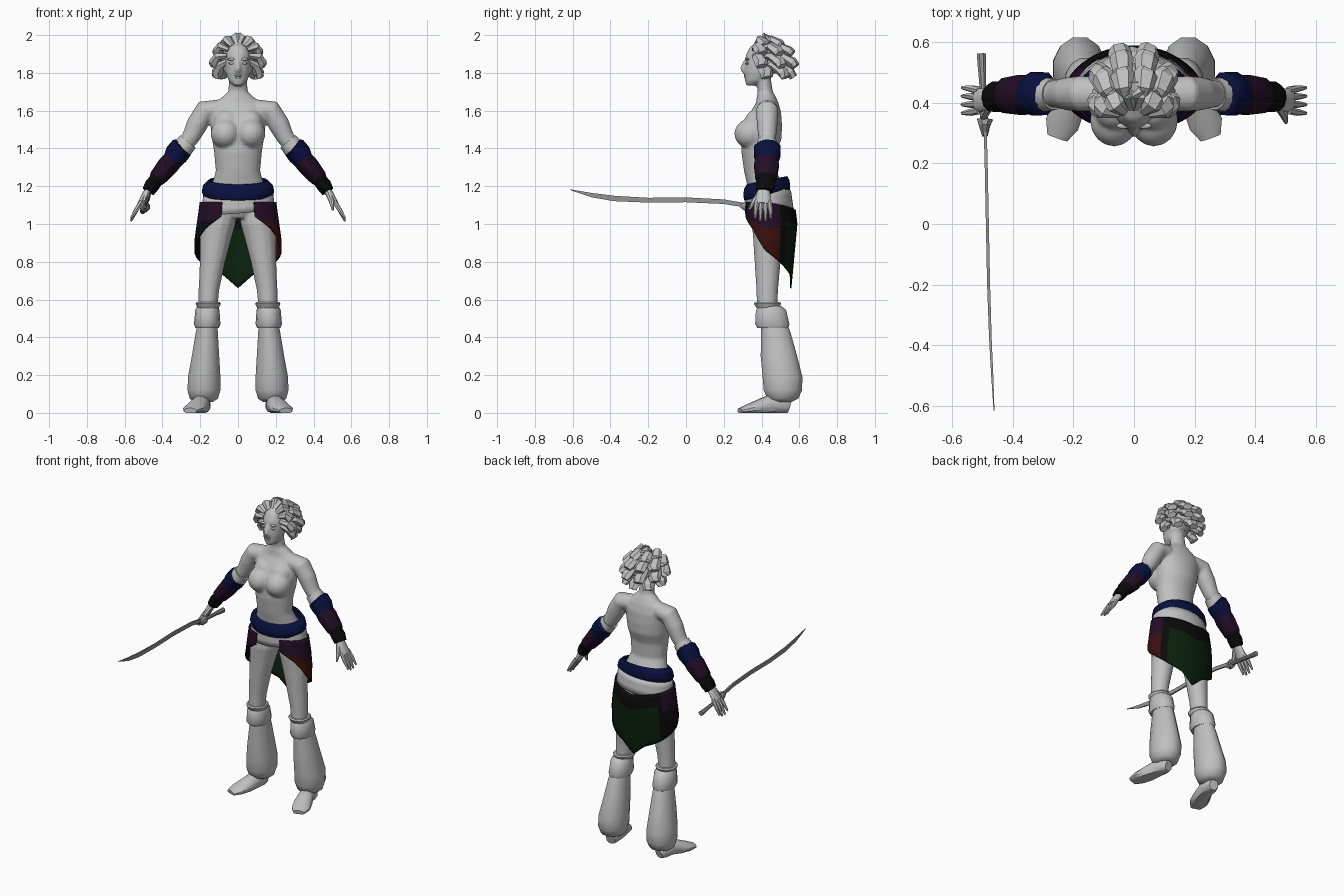
import bpy, bmesh
from math import sin, cos, pi, radians
from mathutils import Vector

if "Cube" in bpy.data.objects:
    bpy.data.objects.remove(bpy.data.objects["Cube"])

def material(name, r, g, b):
    m = bpy.data.materials.new(name)
    m.use_nodes = True
    m.diffuse_color = (r, g, b, 1)
    m.node_tree.nodes["Principled BSDF"].inputs["Base Color"].default_value = (r, g, b, 1)
    return m

PALE = material("pale grey", .53, .53, .53)
STEEL = material("steel grey", .3, .3, .3)
BLUE = material("navy blue", .003, .005, .05)
PURPLE = material("dark purple", .017, .004, .02)
RED = material("dark red", .042, .005, .004)
GREEN = material("dark green", .003, .015, .004)
BLACK = material("black cloth", .003, .003, .003)

def finish(name, bm, mats, smooth=40):
    bmesh.ops.recalc_face_normals(bm, faces=bm.faces)
    me = bpy.data.meshes.new(name)
    bm.to_mesh(me)
    bm.free()
    ob = bpy.data.objects.new(name, me)
    bpy.context.collection.objects.link(ob)
    for m in mats:
        me.materials.append(m)
    if smooth:
        bpy.ops.object.select_all(action='DESELECT')
        ob.select_set(True)
        bpy.context.view_layer.objects.active = ob
        bpy.ops.object.shade_smooth_by_angle(angle=radians(smooth))
    return ob

def tube(name, rings, mats=(PALE,), n=14, side=1, flat=False, ref=(0, 1, 0),
         bands=None, smooth=40):
    """Skin rings (x, y, z, radius along ref, radius across) into a closed tube."""
    bm = bmesh.new()
    pts = [Vector((r[0] * side, r[1], r[2])) for r in rings]
    loops = []
    for i, (p, r) in enumerate(zip(pts, rings)):
        t = pts[min(i + 1, len(pts) - 1)] - pts[max(i - 1, 0)]
        t = Vector((0, 0, 1)) if flat else t.normalized()
        u = Vector(ref)
        u = (u - t * u.dot(t)).normalized()
        v = t.cross(u)
        loop = []
        for k in range(n):
            a = 2 * pi * (k + .5) / n
            q = p + u * (r[3] * cos(a)) + v * (r[4] * sin(a))
            q.z = max(q.z, 0)
            loop.append(bm.verts.new(q))
        loops.append(loop)
    for i in range(len(loops) - 1):
        for k in range(n):
            j = (k + 1) % n
            f = bm.faces.new((loops[i][k], loops[i][j], loops[i + 1][j], loops[i + 1][k]))
            f.material_index = bands[i] if bands else 0
    bm.faces.new(loops[0])
    bm.faces.new(loops[-1]).material_index = bands[-1] if bands else 0
    return finish(name, bm, mats, smooth)

def ball(name, loc, size, mats=(PALE,), seg=16, smooth=60):
    bm = bmesh.new()
    bmesh.ops.create_uvsphere(bm, u_segments=seg, v_segments=seg // 2 + 2, radius=1)
    for v in bm.verts:
        v.co = Vector(loc) + Vector(a * b for a, b in zip(v.co, size))
    return finish(name, bm, mats, smooth)

def wrap(name, place, start, end, mats, rule=None, n=36, rows=10, thick=.008):
    """Cloth sheet around the hips; angle 0 is front, place(angle, t) gives a point."""
    bm = bmesh.new()
    grid = [[bm.verts.new(place(start + (end - start) * i / n, j / rows))
             for j in range(rows + 1)] for i in range(n + 1)]
    for i in range(n):
        for j in range(rows):
            f = bm.faces.new((grid[i][j], grid[i + 1][j], grid[i + 1][j + 1], grid[i][j + 1]))
            if rule:
                f.material_index = rule(start + (end - start) * (i + .5) / n, (j + .5) / rows)
    bmesh.ops.remove_doubles(bm, verts=bm.verts, dist=1e-5)
    ob = finish(name, bm, mats)
    s = ob.modifiers.new("thickness", 'SOLIDIFY')
    s.thickness, s.offset = thick, 0

def lerp(table, x):
    for (a, p), (b, q) in zip(table, table[1:]):
        if x <= b:
            return p + (q - p) * max(0, x - a) / (b - a)
    return table[-1][1]

SIDES = (("left", 1), ("right", -1))

# Body: torso, head and limbs fused into one smooth skin
body = [tube("body", [
    (0, .44, 1.03, .07, .08), (0, .445, 1.1, .11, .16), (0, .43, 1.18, .102, .153),
    (0, .41, 1.23, .092, .133), (0, .392, 1.28, .085, .118), (0, .387, 1.38, .094, .127),
    (0, .4, 1.45, .106, .138), (0, .405, 1.52, .104, .146), (0, .422, 1.59, .082, .15),
    (0, .43, 1.64, .06, .125), (0, .425, 1.675, .05, .08), (0, .42, 1.7, .04, .052),
    (0, .405, 1.8, .04, .046)], n=24, flat=True)]
body.append(tube("head", [
    (0, .345, 1.733, .028, .024), (0, .368, 1.757, .056, .05), (0, .39, 1.8, .083, .065),
    (0, .4, 1.85, .091, .071), (0, .41, 1.9, .092, .071), (0, .415, 1.94, .075, .058),
    (0, .42, 1.965, .035, .03)], n=24, flat=True))
body.append(tube("nose", [(0, .316, 1.865, .013, .01), (0, .301, 1.825, .016, .015),
                          (0, .304, 1.805, .013, .019)], flat=True))
for name, s in SIDES:
    body.append(ball(name + "_breast", (.066 * s, .343, 1.478), (.08, .088, .08)))
    body.append(ball(name + "_upper_breast", (.06 * s, .37, 1.54), (.07, .06, .065)))
    body.append(ball(name + "_ear", (.07 * s, .415, 1.835), (.012, .022, .032)))
    body.append(tube(name + "_arm", [
        (.1, .43, 1.61, .055, .05), (.175, .43, 1.6, .06, .058), (.215, .43, 1.53, .056, .057),
        (.25, .43, 1.46, .048, .048), (.29, .428, 1.405, .042, .042),
        (.37, .425, 1.31, .036, .036), (.465, .415, 1.185, .026, .022)], side=s))
    body.append(tube(name + "_thigh", [
        (.1, .45, 1.09, .096, .08), (.107, .447, 1., .1, .095), (.119, .44, .92, .086, .084),
        (.135, .432, .8, .07, .068), (.154, .43, .65, .058, .055), (.16, .43, .54, .055, .05)],
        side=s, flat=True))
bpy.ops.object.select_all(action='DESELECT')
for part in body:
    part.select_set(True)
bpy.context.view_layer.objects.active = body[0]
bpy.ops.object.join()
body[0].modifiers.clear()
skin = body[0].modifiers.new("fuse", 'REMESH')
skin.mode, skin.voxel_size, skin.use_smooth_shade = 'VOXEL', .008, True
soften = body[0].modifiers.new("soften", 'SMOOTH')
soften.factor, soften.iterations = .5, 8

# Lips
ball("upper_lip", (0, .318, 1.786), (.024, .012, .007))
ball("lower_lip", (0, .32, 1.775), (.02, .012, .007))

for name, s in SIDES:
    # Eyes and brows
    ball(name + "_eye", (.031 * s, .324, 1.851), (.019, .01, .007))
    ball(name + "_brow", (.033 * s, .324, 1.872), (.025, .01, .007))
    # Hands
    tube(name + "_palm", [(.455, .415, 1.2, .026, .022), (.485, .41, 1.16, .037, .02),
                          (.518, .408, 1.105, .042, .016)], side=s)
    for i in range(4):
        y, drop = .375 + .022 * i, .014 * (i in (0, 3))
        tube(f"{name}_finger_{i + 1}", [
            (.51, y, 1.12, .013, .013), (.538, y + .004 * (i - 1.5), 1.075, .012, .012),
            (.567, y + .006 * (i - 1.5), 1.015 + drop, .006, .006)], n=7, side=s)
    tube(name + "_thumb", [(.475, .395, 1.17, .016, .016), (.495, .36, 1.12, .014, .014),
                           (.502, .335, 1.075, .006, .006)], n=7, side=s)
    # Forearm wraps
    tube(name + "_elbow_band", [(.264, .428, 1.437, .052, .052), (.295, .428, 1.4, .058, .056)], side=s)
    tube(name + "_bracer", [
        (.288, .428, 1.412, .052, .048), (.298, .43, 1.404, .074, .062), (.325, .43, 1.37, .075, .064),
        (.347, .428, 1.337, .064, .054), (.37, .426, 1.31, .069, .056), (.425, .424, 1.245, .06, .047),
        (.437, .422, 1.228, .05, .038), (.455, .42, 1.205, .053, .04), (.475, .415, 1.172, .045, .034)],
        (BLUE, PURPLE, BLACK), 10, s, bands=[0, 0, 0, 1, 1, 2, 2, 2])
    # Knee bands, cuffs and baggy trousers
    tube(name + "_knee_band", [(.158, .432, .555, .06, .056), (.158, .432, .578, .074, .067),
                               (.158, .432, .586, .068, .062)], side=s, flat=True)
    tube(name + "_knee_cuff", [(.16, .445, .565, .062, .055), (.162, .45, .545, .082, .064),
                               (.163, .457, .47, .093, .07), (.163, .46, .45, .085, .062)],
         side=s, flat=True)
    tube(name + "_trouser", [
        (.163, .468, .46, .074, .056), (.165, .475, .43, .08, .06), (.172, .492, .3, .1, .075),
        (.179, .511, .19, .109, .089), (.18, .513, .12, .105, .09), (.181, .512, .075, .085, .077),
        (.182, .51, .058, .05, .05)], n=12, side=s, flat=True, smooth=50)
    # Feet
    tube(name + "_foot", [
        (.18, .545, .03, .035, .03), (.185, .52, .038, .045, .042), (.195, .45, .045, .055, .046),
        (.215, .39, .03, .042, .056), (.237, .33, .018, .028, .058), (.253, .285, .01, .016, .036)],
        n=12, side=s, ref=(0, 0, 1))

# Hip cloth
def oval(a, rx, front, back, z, cy=.43):
    return Vector((rx * sin(a), cy - cos(a) * (front if cos(a) > 0 else back), z))

def belt_point(a, t):
    grow = lerp([(0, .004), (.3, .014), (.7, .006), (1, -.022)], t)
    return oval(a, .174 + grow, .116 + grow * .5, .112 + grow * .4,
                1.148 - .022 * cos(a) + .082 * t)

def sash_point(a, t):
    return oval(a, .18 + .012 * (1 - t), .114, .122 + .014 * (1 - t),
                1.066 - .01 * cos(a) + .1 * t + .015 * sin(a))

HEM = [(25, 1.04), (55, .97), (85, .86), (105, .825), (140, .76), (160, .73), (180, .66)]

def from_front(a):
    return 180 - abs(a * 180 / pi - 180)

def skirt_point(a, t):
    deg = from_front(a)
    top = lerp([(25, 1.115), (90, 1.115), (180, 1.07)], deg)
    z = top + (lerp(HEM, deg) - top) * t
    drop = 1.12 - z
    rx = .198 + min(drop, .2) * .14
    back = lerp([(0, .142), (.12, .156), (.46, .124)], drop)
    return oval(a, rx, .12 + drop * .05, back, z)

def skirt_rule(a, t):
    deg, left = from_front(a), a < pi
    if deg > 130 and t > .25:
        return 2
    if deg > 122 - 4 * left:
        return 3
    if t < lerp([(25, 1), (60, .62), (110, .42)], deg):
        return 0
    return 1 if left else 3

wrap("belt", belt_point, 0, 2 * pi, (BLUE,), rows=10)
wrap("sash", sash_point, 0, 2 * pi, (PALE,), rows=3)
wrap("skirt", skirt_point, radians(25), radians(335), (PURPLE, RED, GREEN, BLACK), skirt_rule, n=44, rows=12)

# Hair: a cap and fanned chunky locks swept back from the face
ball("hair_cap", (0, .437, 1.88), (.086, .095, .09), seg=12, smooth=0)

def lock(index, az, el):
    a, e = radians(az), radians(el)
    d = Vector((sin(a) * cos(e), cos(a) * cos(e), sin(e)))
    c = Vector((0, .435, 1.86))
    tip = c + Vector((d.x * .128, d.y * .138, d.z * .108))
    root = c + Vector((d.x * .06, d.y * .04 - .06, d.z * .055 + .035))
    mid = (root + tip) / 2 + d * .018 + Vector((0, 0, .014))
    end = tip + d * .014 + Vector((0, .006, -.02))
    rings = [(*root, .012, .016), (*mid, .023, .03), (*tip, .027, .04), (*end, .02, .032)]
    tube(f"hair_lock_{index}", rings, n=6, ref=(.1, -.2, 1) if el < 60 else (0, 1, .1), smooth=0)

fans = [(-32, 95, 5), (-2, 105, 6), (30, 108, 6), (58, 105, 4), (80, 40, 2)]
locks = [(-w + 2 * w * i / (n - 1), el) for el, w, n in fans for i in range(n)]
for i, (az, el) in enumerate(locks):
    lock(i + 1, az, el)

# Sword in the right hand
UP = (0, 0, 1)
tube("sword_blade", [
    (-.492, .34, 1.095, .016, .007), (-.488, .2, 1.118, .017, .007), (-.484, .0, 1.128, .018, .007),
    (-.48, -.2, 1.126, .018, .007), (-.474, -.38, 1.135, .02, .006), (-.468, -.5, 1.153, .016, .005),
    (-.462, -.615, 1.182, .002, .002)], (STEEL,), n=4, ref=UP, smooth=0)
tube("sword_guard", [(-.492, .345, 1.09, .026, .028), (-.493, .325, 1.093, .034, .02),
                     (-.492, .29, 1.097, .012, .01)], (STEEL,), n=8, ref=UP, smooth=0)
tube("sword_grip", [(-.493, .34, 1.09, .012, .012), (-.5, .47, 1.078, .012, .012),
                    (-.502, .52, 1.073, .015, .015), (-.504, .562, 1.069, .017, .016)],
     (STEEL,), n=8, ref=UP)
